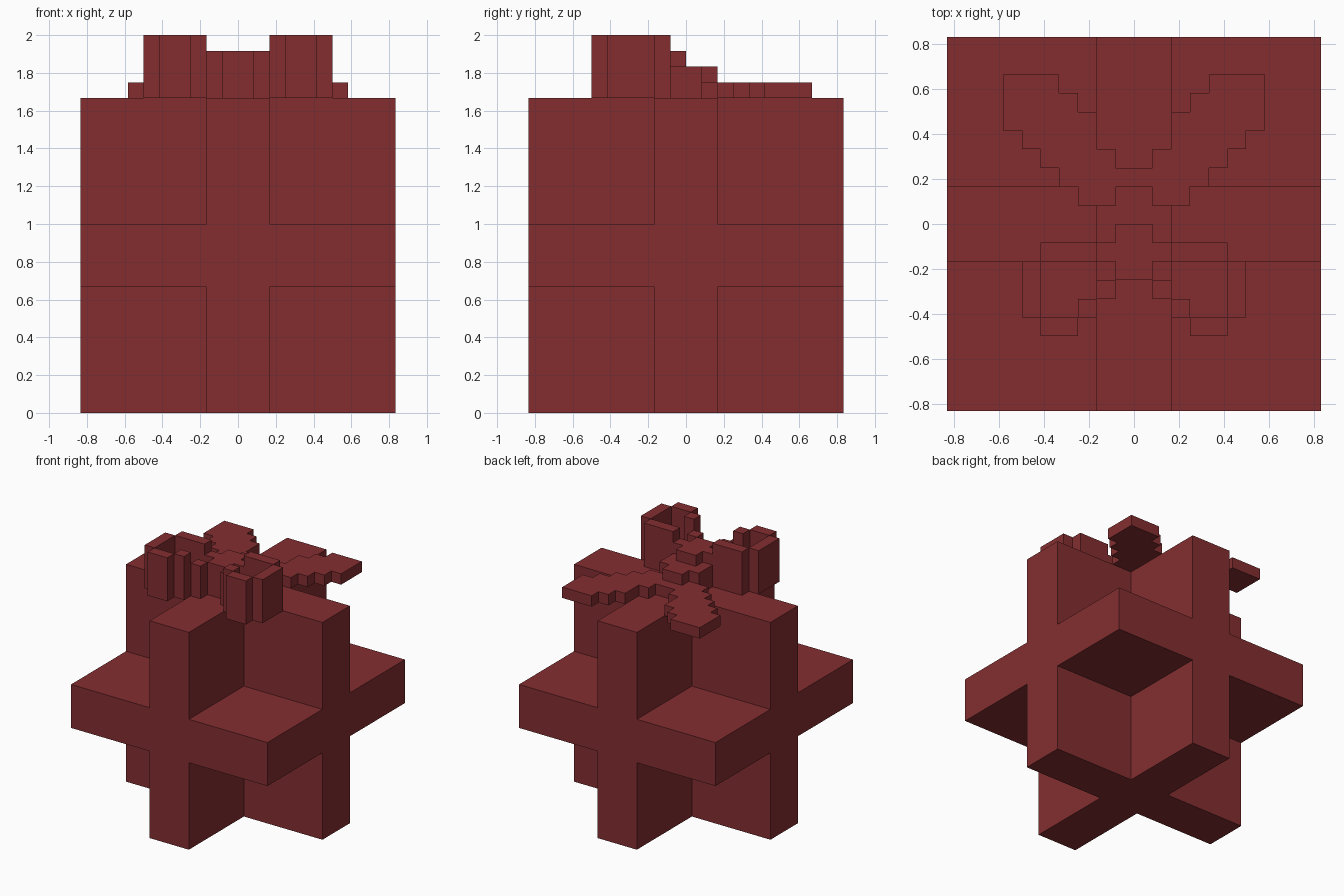
import bpy
import bmesh

if "Cube" in bpy.data.objects:
    bpy.data.objects.remove(bpy.data.objects["Cube"])

U = 1 / 12          # block grid size
TOP = 20            # top of the ribbon bands, in blocks

red = bpy.data.materials.new("dark_red")
red.diffuse_color = (0.231, 0.027, 0.030, 1)
red.use_nodes = True
red.node_tree.nodes["Principled BSDF"].inputs["Base Color"].default_value = red.diffuse_color


def prism(name, outline, z0, z1):
    """Extrude a plan outline (block units) between two heights."""
    bm = bmesh.new()
    base = bm.faces.new([bm.verts.new((x * U, y * U, z0 * U)) for x, y in outline])
    new = bmesh.ops.extrude_face_region(bm, geom=[base])["geom"]
    bmesh.ops.translate(bm, vec=(0, 0, (z1 - z0) * U),
                        verts=[v for v in new if isinstance(v, bmesh.types.BMVert)])
    bmesh.ops.recalc_face_normals(bm, faces=bm.faces[:])
    mesh = bpy.data.meshes.new(name)
    bm.to_mesh(mesh)
    bm.free()
    mesh.materials.append(red)
    obj = bpy.data.objects.new(name, mesh)
    bpy.context.collection.objects.link(obj)
    return obj


def box(name, x0, x1, y0, y1, z0, z1):
    return prism(name, [(x0, y0), (x1, y0), (x1, y1), (x0, y1)], z0, z1)


# Crossed ribbon bands: upright cross below and above the flat band
cross = [(-2, -10), (2, -10), (2, -2), (10, -2), (10, 2), (2, 2),
         (2, 10), (-2, 10), (-2, 2), (-10, 2), (-10, -2), (-2, -2)]
prism("lower_ribbon_cross", cross, 0, 8)
box("flat_ribbon_band", -10, 10, -10, 10, 8, 12)
prism("upper_ribbon_cross", cross, 12, TOP)

# Knot with its stepped back
box("bow_knot", -1, 1, -3, 0, TOP, 23)
prism("bow_knot_step", [(-2, -1), (2, -1), (2, 1), (1, 1), (1, 2), (-1, 2), (-1, 1), (-2, 1)],
      TOP, 22)

# Ribbon tails: right half outline, mirrored into one V shape
half = [(1, 2), (1, 1), (3, 1), (3, 2), (4, 2), (4, 3), (5, 3), (5, 4), (6, 4), (6, 5),
        (7, 5), (7, 8), (4, 8), (4, 7), (3, 7), (3, 6), (2, 6), (2, 4), (1, 4), (1, 3)]
prism("bow_tails", half + [(-x, y) for x, y in reversed(half)], TOP, 21)

# Open loops: upright walls around a hollow, on both sides
walls = [("back_inner", 1, 2, -2, -1, 23), ("back", 2, 5, -2, -1, 24),
         ("outer", 5, 6, -5, -2, 24), ("front", 3, 5, -6, -5, 24),
         ("front_step", 2, 3, -5, -4, 24), ("inner_step", 1, 2, -4, -3, 23)]
for side, s in (("right", 1), ("left", -1)):
    for part, x0, x1, y0, y1, z1 in walls:
        a, b = sorted((s * x0, s * x1))
        box(f"{side}_loop_{part}_wall", a, b, y0, y1, TOP, z1)
